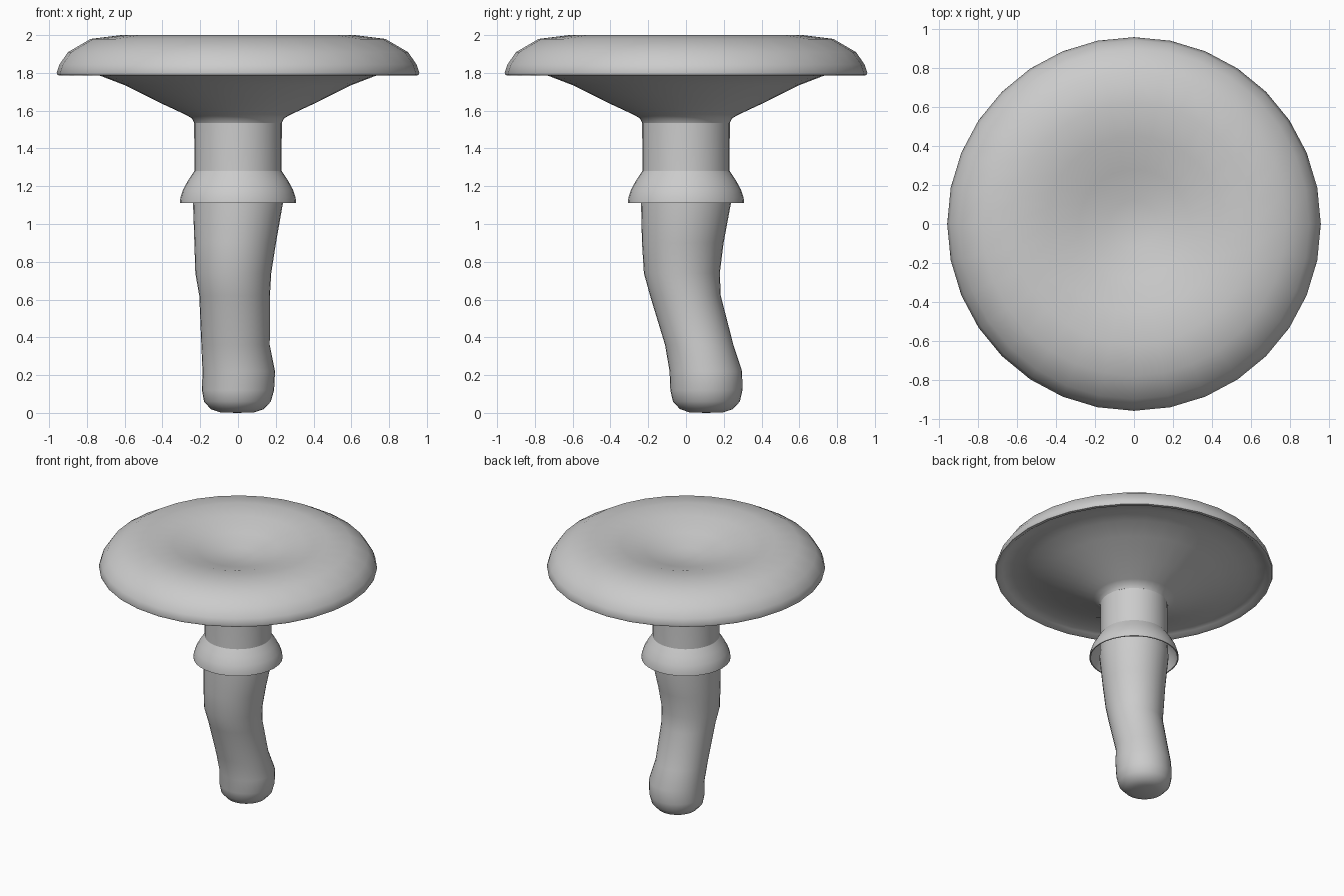
import bpy, bmesh, math

N = 32


def loft(name, rings, angle=50):
    """Skin circular rings (x, y, z, radius); radius 0 closes to a point."""
    bm = bmesh.new()
    loops = []
    for x, y, z, r in rings:
        if r == 0:
            loops.append([bm.verts.new((x, y, z))] * N)
        else:
            loops.append([bm.verts.new((x + r * math.cos(2 * math.pi * i / N),
                                        y + r * math.sin(2 * math.pi * i / N), z))
                          for i in range(N)])
    for a, b in zip(loops, loops[1:]):
        for i in range(N):
            j = (i + 1) % N
            bm.faces.new(list(dict.fromkeys((a[i], a[j], b[j], b[i]))))
    bmesh.ops.recalc_face_normals(bm, faces=bm.faces)
    me = bpy.data.meshes.new(name)
    bm.to_mesh(me)
    bm.free()
    ob = bpy.data.objects.new(name, me)
    bpy.context.collection.objects.link(ob)
    bpy.ops.object.select_all(action='DESELECT')
    ob.select_set(True)
    bpy.context.view_layer.objects.active = ob
    bpy.ops.object.shade_smooth_by_angle(angle=math.radians(angle))
    return ob


def lathe(name, profile, angle=50):
    return loft(name, [(0, 0, z, r) for r, z in profile], angle)


# Mushroom cap: dished top, rounded rim, shallow groove and conical gills
lathe("cap", [
    (0, 1.88), (0.12, 1.89), (0.28, 1.93), (0.45, 1.98), (0.62, 2.0),
    (0.78, 1.98), (0.90, 1.91), (0.945, 1.845), (0.96, 1.80), (0.955, 1.788),
    (0.935, 1.786), (0.91, 1.805), (0.84, 1.81), (0.73, 1.785), (0.60, 1.735),
    (0.42, 1.645), (0.28, 1.58), (0.245, 1.56), (0.232, 1.535), (0.15, 1.535),
    (0, 1.535)])

# Hanging skirt around the stem, open underneath
lathe("skirt", [
    (0.228, 1.285), (0.265, 1.23), (0.292, 1.18), (0.305, 1.14), (0.308, 1.112),
    (0.300, 1.112), (0.283, 1.17), (0.255, 1.22), (0.215, 1.275), (0.228, 1.285)])

# Stem: straight at the top, bending backward to a rounded foot
loft("stem", [
    (0, 0, 1.56, 0), (0, 0, 1.56, 0.232), (0, 0, 1.28, 0.231),
    (0, 0, 1.11, 0.238), (-0.015, -0.017, 0.90, 0.216),
    (-0.025, -0.022, 0.74, 0.201), (-0.018, -0.003, 0.62, 0.187),
    (-0.013, 0.07, 0.36, 0.181), (0.004, 0.105, 0.22, 0.192),
    (0, 0.108, 0.12, 0.191), (-0.003, 0.108, 0.06, 0.177),
    (-0.004, 0.108, 0.02, 0.140), (-0.004, 0.108, 0.003, 0.09),
    (-0.004, 0.108, 0, 0)])
